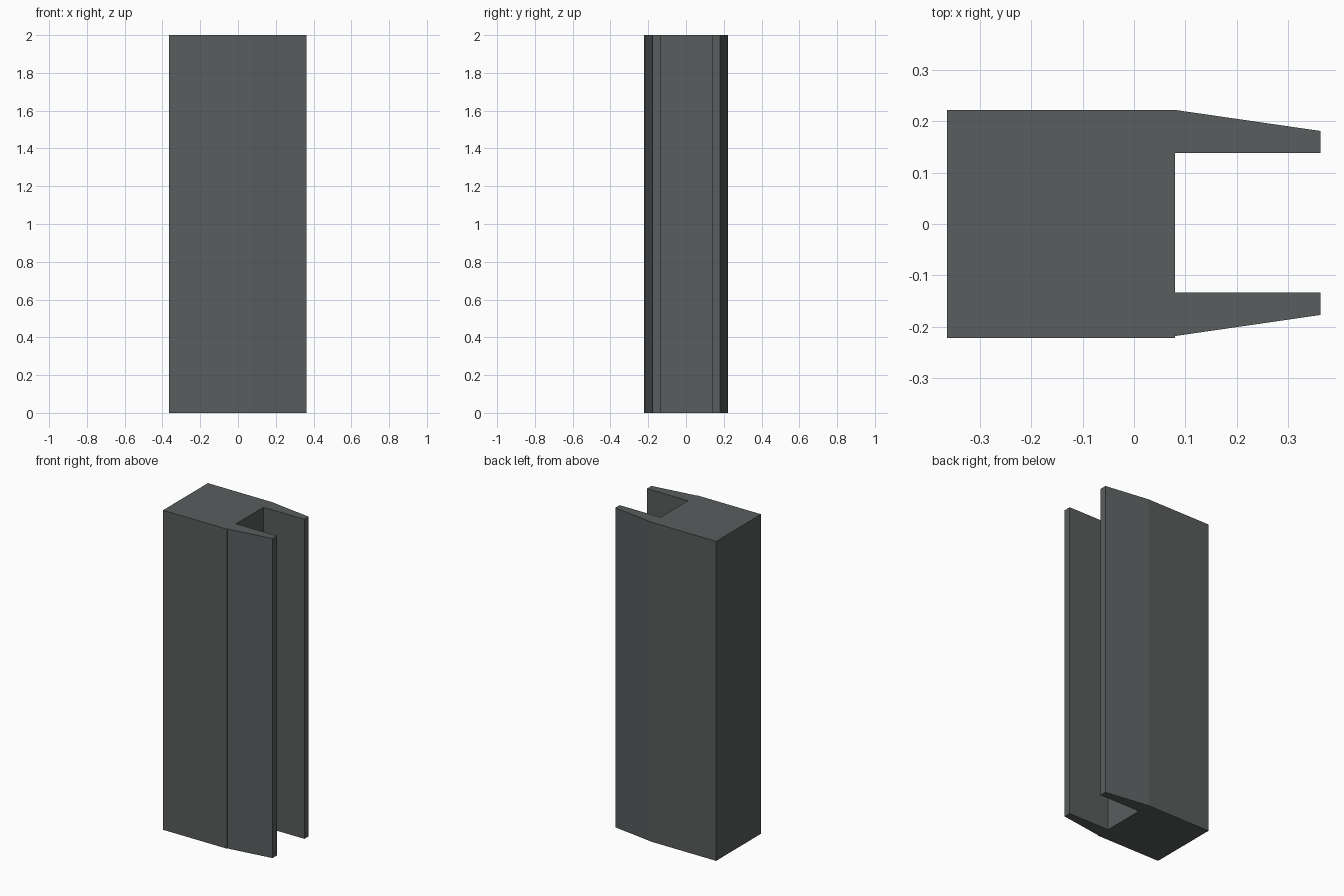
import bpy, bmesh

if "Cube" in bpy.data.objects:
    bpy.data.objects.remove(bpy.data.objects["Cube"])

# Dark grey paint
mat = bpy.data.materials.new("dark grey")
mat.diffuse_color = (0.10, 0.11, 0.11, 1)
mat.use_nodes = True
mat.node_tree.nodes["Principled BSDF"].inputs["Base Color"].default_value = mat.diffuse_color

# Post cross-section seen from above: solid block with two tapered prongs
profile = [
    (-0.364, -0.222), (0.08, -0.222), (0.08, -0.218), (0.363, -0.177),
    (0.363, -0.133), (0.08, -0.133), (0.08, 0.138), (0.363, 0.138),
    (0.363, 0.181), (0.08, 0.222), (-0.364, 0.222),
]

# Extrude the section to full height
bm = bmesh.new()
base = bm.faces.new([bm.verts.new((x, y, 0)) for x, y in profile])
ext = bmesh.ops.extrude_face_region(bm, geom=[base], use_keep_orig=True)
top = [v for v in ext["geom"] if isinstance(v, bmesh.types.BMVert)]
bmesh.ops.translate(bm, verts=top, vec=(0, 0, 2))
bmesh.ops.recalc_face_normals(bm, faces=bm.faces)

mesh = bpy.data.meshes.new("slotted_post")
bm.to_mesh(mesh)
bm.free()
mesh.materials.append(mat)
post = bpy.data.objects.new("slotted_post", mesh)
bpy.context.collection.objects.link(post)
